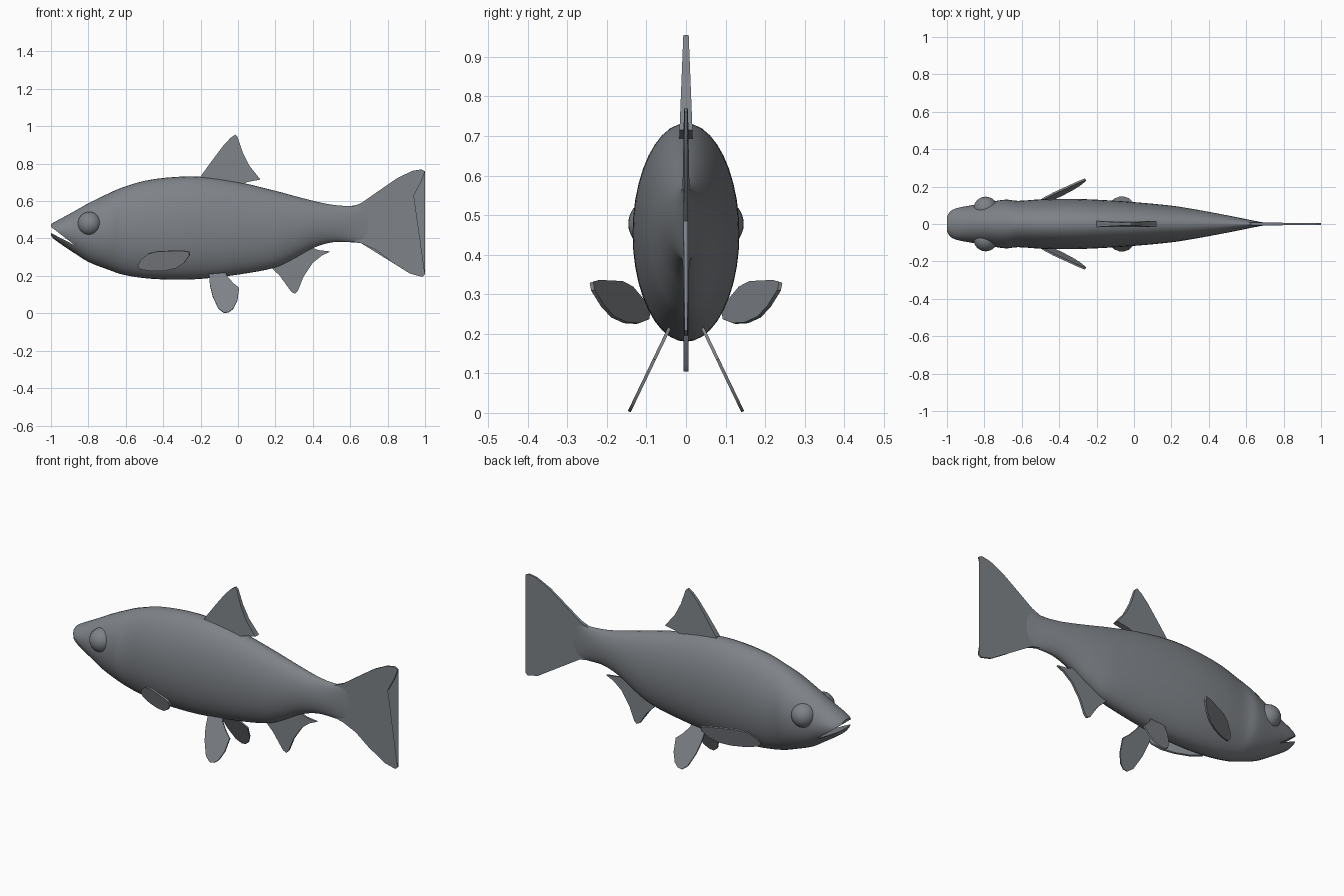
import bpy, bmesh, math
from mathutils import Vector

if "Cube" in bpy.data.objects:
    bpy.data.objects.remove(bpy.data.objects["Cube"])

grey = bpy.data.materials.new("slate grey")
grey.diffuse_color = (0.21, 0.225, 0.245, 1)
grey.use_nodes = True
grey.node_tree.nodes["Principled BSDF"].inputs["Base Color"].default_value = grey.diffuse_color


def make_object(name, bm, smooth=True):
    bmesh.ops.recalc_face_normals(bm, faces=bm.faces)
    me = bpy.data.meshes.new(name)
    bm.to_mesh(me)
    bm.free()
    me.materials.append(grey)
    ob = bpy.data.objects.new(name, me)
    bpy.context.collection.objects.link(ob)
    bpy.ops.object.select_all(action='DESELECT')
    ob.select_set(True)
    bpy.context.view_layer.objects.active = ob
    if smooth:
        bpy.ops.object.shade_smooth_by_angle(angle=math.radians(35))
    return ob


def fin(name, outline, place, thickness):
    """Thin plate: outline (x, z) placed in space, with a varying half thickness."""
    bm = bmesh.new()
    p = [place(x, z) for x, z in outline]
    n = (p[2] - p[0]).cross(p[5] - p[0]).normalized()
    sides = []
    for s in (1, -1):
        sides.append([bm.verts.new(v + n * s * thickness(*xz)) for v, xz in zip(p, outline)])
    a, b = sides
    caps = [bm.faces.new(a), bm.faces.new(b[::-1])]
    for i in range(len(a)):
        j = (i + 1) % len(a)
        bm.faces.new((a[i], b[i], b[j], a[j]))
    bmesh.ops.triangulate(bm, faces=caps)
    return make_object(name, bm)


def slope(s, i, k):
    """Finite-difference tangent at station i."""
    a, b = s[max(i - 1, 0)], s[min(i + 1, len(s) - 1)]
    return (b[k] - a[k]) / (b[0] - a[0])


# Body stations: x, top, bottom, half width
stations = [
    (-1.0, .477, .415, .045), (-.985, .486, .398, .066), (-.95, .505, .372, .084),
    (-.88, .543, .325, .098), (-.80, .588, .275, .112), (-.69, .642, .232, .130),
    (-.62, .672, .208, .124), (-.50, .708, .188, .132), (-.35, .728, .180, .135),
    (-.20, .730, .184, .130), (0, .702, .207, .117), (.20, .655, .245, .098),
    (.30, .628, .292, .083), (.40, .602, .348, .065), (.50, .581, .379, .046),
    (.60, .574, .380, .026), (.66, .585, .375, .014), (.72, .600, .368, .004)]

rings = []
for i in range(len(stations) - 1):
    a, b = stations[i], stations[i + 1]
    h = b[0] - a[0]
    for step in range(4):
        t = step / 4
        vals = [a[0] + h * t]
        for k in (1, 2, 3):
            vals.append((2*t**3 - 3*t*t + 1) * a[k] + (t**3 - 2*t*t + t) * h * slope(stations, i, k)
                        + (3*t*t - 2*t**3) * b[k] + (t**3 - t*t) * h * slope(stations, i + 1, k))
        rings.append(vals)
rings.append(stations[-1])

bm = bmesh.new()
SEG = 40
loops = []
for x, top, bot, w in rings:
    mid, half = (top + bot) / 2, (top - bot) / 2
    loops.append([bm.verts.new((x, w * math.sin(2 * math.pi * k / SEG),
                                mid + half * math.cos(2 * math.pi * k / SEG))) for k in range(SEG)])
for a, b in zip(loops, loops[1:]):
    for k in range(SEG):
        j = (k + 1) % SEG
        bm.faces.new((a[k], a[j], b[j], b[k]))
bm.faces.new(loops[0])
bm.faces.new(loops[-1][::-1])
body = make_object("body", bm, smooth=False)

# Mouth slit cut with a wedge
bm = bmesh.new()
wedge = [[bm.verts.new((x, y, z)) for x, z in ((-1.03, .485), (-.87, .362), (-1.03, .445))]
         for y in (-.3, .3)]
bm.faces.new(wedge[0])
bm.faces.new(wedge[1][::-1])
for k in range(3):
    j = (k + 1) % 3
    bm.faces.new((wedge[0][k], wedge[1][k], wedge[1][j], wedge[0][j]))
cutter = make_object("mouth_cutter", bm, smooth=False)
cutter.hide_render = True
mod = body.modifiers.new("mouth", 'BOOLEAN')
mod.operation = 'DIFFERENCE'
mod.solver = 'EXACT'
mod.object = cutter
bpy.ops.object.select_all(action='DESELECT')
body.select_set(True)
bpy.context.view_layer.objects.active = body
bpy.ops.object.modifier_apply(modifier=mod.name)
bpy.ops.object.shade_smooth_by_angle(angle=math.radians(35))
bpy.data.objects.remove(cutter)


# Fins on the centre line
def flat(x, z):
    return Vector((x, 0, z))


fin("dorsal_fin", [(-.2, .715), (-.2, .732), (-.14, .815), (-.08, .895), (-.04, .938), (-.015, .955),
                   (-.003, .945), (.025, .86), (.06, .79), (.12, .715), (.05, .702), (0, .68)],
    flat, lambda x, z: .017 - (z - .7) * .04)
fin("anal_fin", [(.18, .26), (.18, .243), (.24, .185), (.285, .115), (.305, .105), (.32, .12), (.35, .195),
                 (.4, .27), (.45, .31), (.495, .33), (.43, .338), (.37, .36)],
    flat, lambda x, z: .006)
fin("tail_fin", [(.6, .565), (.66, .59), (.75, .653), (.85, .722), (.93, .761), (.98, .77), (1, .76),
                 (.985, .715), (.94, .63), (.88, .555), (.82, .485), (.88, .41), (.94, .325),
                 (.985, .245), (1, .208), (.985, .195), (.92, .212), (.82, .275), (.74, .338),
                 (.66, .374), (.6, .388)],
    flat, lambda x, z: .009 - (x - .6) * .012)

# Paired fins and eyes
for side, s in (("left", -1), ("right", 1)):
    fin(side + "_pectoral_fin",
        [(-.535, .255), (-.52, .285), (-.48, .318), (-.43, .332), (-.3, .335), (-.262, .33), (-.258, .31),
         (-.29, .268), (-.33, .242), (-.39, .228), (-.46, .226), (-.52, .236)],
        lambda x, z: Vector((x, s * (.24 + .45 * (x + .26) + .28 * (z - .33)), z)),
        lambda x, z: .005)
    fin(side + "_pelvic_fin",
        [(-.155, .215), (-.15, .15), (-.135, .09), (-.105, .025), (-.075, .003), (-.05, .006), (-.025, .025),
         (-.003, .07), (.006, .135), (-.025, .16), (-.06, .2), (-.07, .225)],
        lambda x, z: Vector((x, s * (.145 - .48 * z), z)),
        lambda x, z: .004)
    bm = bmesh.new()
    bmesh.ops.create_uvsphere(bm, u_segments=32, v_segments=16, radius=.065)
    eye = make_object(side + "_eye", bm)
    eye.location = (-.793, s * .081, .478)
